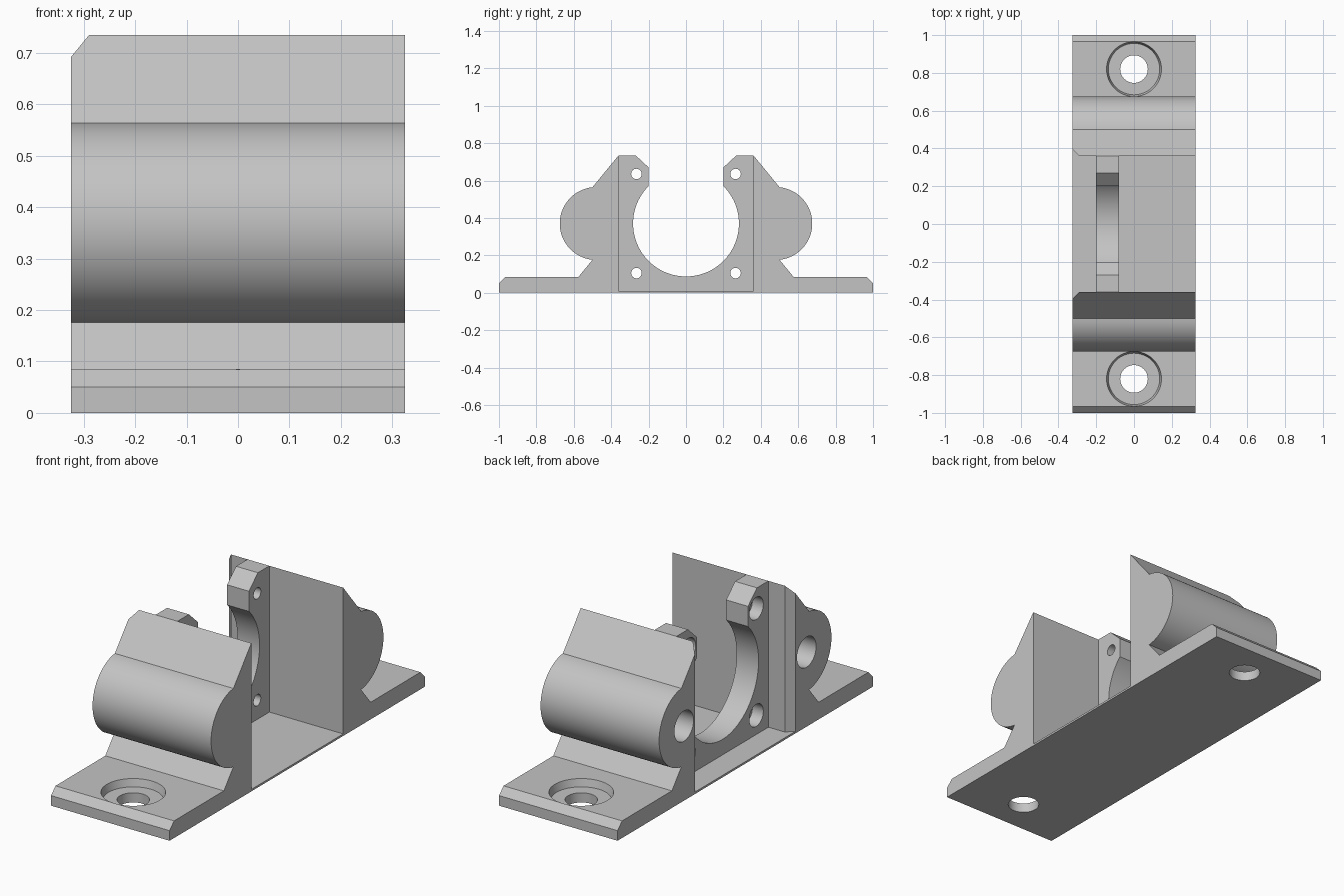
import bpy, bmesh
from math import sin, cos, pi, radians
from mathutils import Matrix, Vector

if "Cube" in bpy.data.objects:
    bpy.data.objects.remove(bpy.data.objects["Cube"])

grey = bpy.data.materials.new("light grey plastic")
grey.use_nodes = True
grey.diffuse_color = (0.55, 0.55, 0.55, 1)
grey.node_tree.nodes["Principled BSDF"].inputs["Base Color"].default_value = (0.55, 0.55, 0.55, 1)


def make_object(name, bm):
    bmesh.ops.recalc_face_normals(bm, faces=bm.faces)
    mesh = bpy.data.meshes.new(name)
    bm.to_mesh(mesh)
    bm.free()
    mesh.materials.append(grey)
    ob = bpy.data.objects.new(name, mesh)
    bpy.context.collection.objects.link(ob)
    return ob


def prism(name, points, move):
    """Extrude a closed outline of 3D points along a vector."""
    bm = bmesh.new()
    face = bm.faces.new([bm.verts.new(p) for p in points])
    new = bmesh.ops.extrude_face_region(bm, geom=[face])["geom"]
    bmesh.ops.translate(bm, vec=move, verts=[v for v in new if isinstance(v, bmesh.types.BMVert)])
    return make_object(name, bm)


def cylinder(start, end, r_start, r_end=None, sides=48):
    start, end = Vector(start), Vector(end)
    axis = end - start
    bm = bmesh.new()
    turn = axis.to_track_quat("Z", "Y").to_matrix().to_4x4()
    bmesh.ops.create_cone(bm, cap_ends=True, segments=sides, radius1=r_start,
                          radius2=r_end or r_start, depth=axis.length,
                          matrix=Matrix.Translation((start + end) / 2) @ turn)
    return make_object("hole_cutter", bm)


def cut(ob, cutters):
    for c in cutters:
        m = ob.modifiers.new("cut", "BOOLEAN")
        m.operation, m.solver, m.object = "DIFFERENCE", "EXACT", c
        bpy.context.view_layer.objects.active = ob
        bpy.ops.object.modifier_apply(modifier=m.name)
        bpy.data.objects.remove(c)


def arc(cy, cz, r, a, b, n):
    steps = [radians(a + (b - a) * i / n) for i in range(n + 1)]
    return [(cy + r * cos(t), cz + r * sin(t)) for t in steps]


def mirrored(half):
    return half + [(-y, z) for y, z in reversed(half)]


def smooth(ob):
    bpy.ops.object.select_all(action="DESELECT")
    ob.select_set(True)
    bpy.context.view_layer.objects.active = ob
    bpy.ops.object.shade_smooth_by_angle(angle=radians(25))


X = 0.325          # half width
FLOOR = 0.01       # thin floor between the walls
MID = 0.37         # height of the bore and rod axes
WALL = 0.36        # inner wall face

# Body: flanges, rounded rod housings, walls and thin floor in one profile
half = [(1, 0), (1, 0.05), (0.965, 0.085), (0.575, 0.085), (0.5, 0.176)]
half += arc(0.48, MID, 0.195, -84, 84, 32)
half += [(WALL, 0.735), (WALL, FLOOR)]
body = prism("bracket_body", [(-X, y, z) for y, z in mirrored(half)], (2 * X, 0, 0))

for s in (1, -1):
    # Chamfer on the inner wall edge
    wedge = [(-X - 0.01, s * 0.405, FLOOR), (-X - 0.01, s * 0.35, FLOOR), (-0.28, s * 0.35, FLOOR)]
    cut(body, [
        prism("chamfer_cutter", wedge, (0, 0, 0.8)),
        # Blind rod socket
        cylinder((-X - 0.05, s * 0.48, MID), (0.225, s * 0.48, MID), 0.075),
        # Screw hole and its recess in the flange
        cylinder((0, s * 0.82, -0.05), (0, s * 0.82, 0.2), 0.073),
        cylinder((0, s * 0.82, 0.048), (0, s * 0.82, 0.0875), 0.136, 0.146),
    ])
smooth(body)

# Mounting plate with open round bore
P0, P1 = -0.2, -0.08
half = [(WALL, FLOOR), (WALL, 0.735), (0.27, 0.735), (0.2, 0.67)]
half += arc(0, MID, 0.283, 45, -90, 36)
outline = half + [(-y, z) for y, z in reversed(half[:-1])]
plate = prism("mounting_plate", [(P0, y, z) for y, z in outline], (P1 - P0, 0, 0))

# Screw holes with wider recess on the outer side
for y in (0.265, -0.265):
    for z in (0.105, 0.635):
        cut(plate, [cylinder((P0 - 0.1, y, z), (P1 + 0.1, y, z), 0.028, sides=32),
                    cylinder((P0 - 0.05, y, z), (P0 + 0.06, y, z), 0.055, sides=32)])
smooth(plate)
